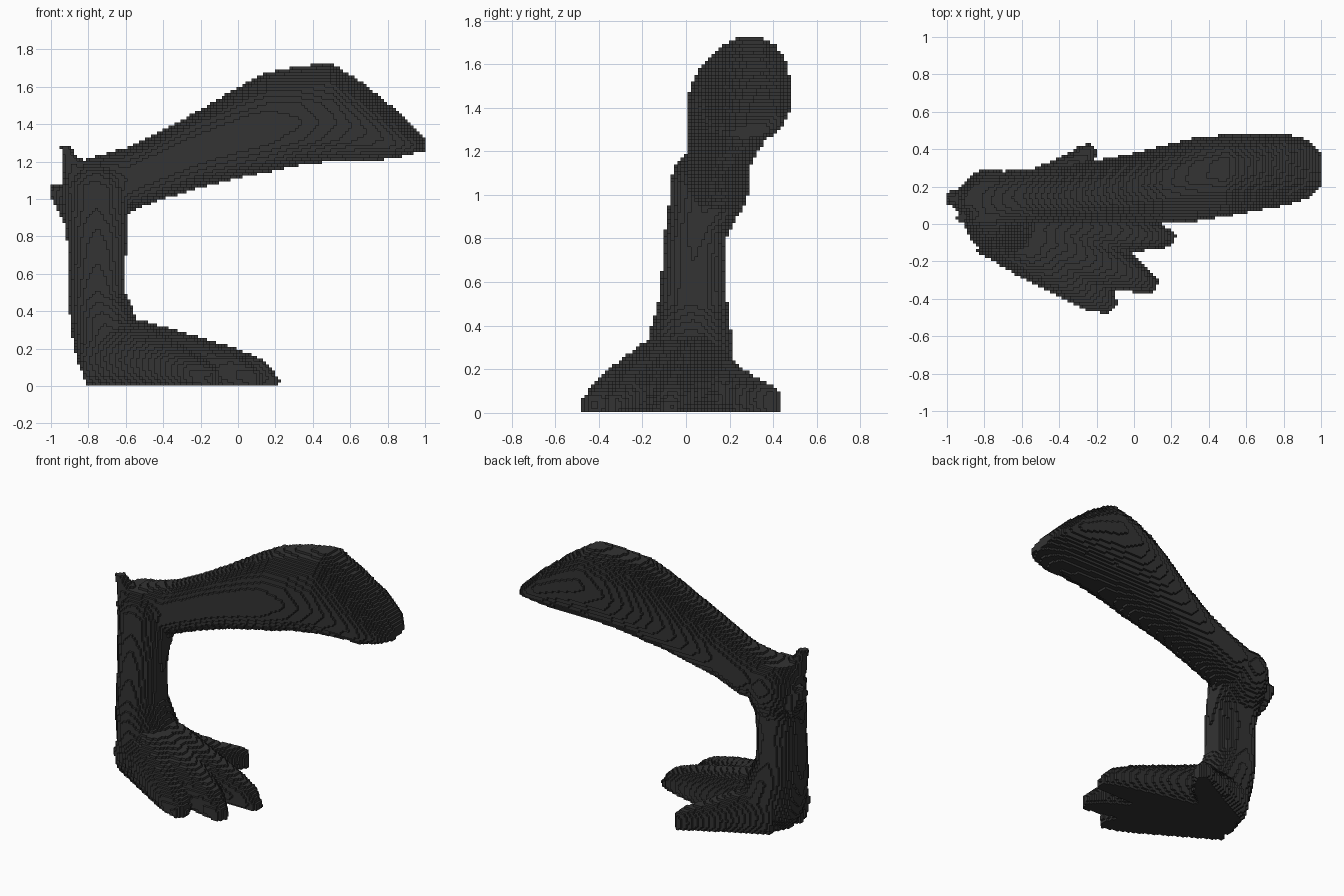
import bpy, bmesh, math
from mathutils import Vector

cube = bpy.data.objects.get("Cube")
if cube:
    bpy.data.objects.remove(cube, do_unlink=True)

SIDES = 16
bm = bmesh.new()


def loft(sections):
    """Closed tube through (centre, half axis u, half axis v) sections."""
    rings = []
    for c, u, v in sections:
        ring = []
        for i in range(SIDES):
            a = 2 * math.pi * i / SIDES
            p = c + u * math.cos(a) + v * math.sin(a)
            p.z = max(p.z, 0.0)          # flat sole
            ring.append(bm.verts.new(p))
        rings.append(ring)
    for r0, r1 in zip(rings, rings[1:]):
        for i in range(SIDES):
            j = (i + 1) % SIDES
            bm.faces.new((r0[i], r0[j], r1[j], r1[i]))
    bm.faces.new(rings[0][::-1])
    bm.faces.new(rings[-1])


def along_x(x, z0, z1, y0, y1, tilt=0.0):
    """Upright section; tilt lifts its back edge and lowers its front edge."""
    return (Vector((x, (y0 + y1) / 2, (z0 + z1) / 2)),
            Vector((0, (y1 - y0) / 2, tilt)), Vector((0, 0, (z1 - z0) / 2)))


def along_z(z, x0, x1, y0, y1):
    return (Vector(((x0 + x1) / 2, (y0 + y1) / 2, z)),
            Vector(((x1 - x0) / 2, 0, 0)), Vector((0, (y1 - y0) / 2, 0)))


def toe(points):
    """Toe from (x, y, half width, top height) points, resting on the ground."""
    start, end = Vector(points[0][:2]), Vector(points[-1][:2])
    d = (end - start).normalized()
    side = Vector((-d.y, d.x, 0))
    loft([(Vector((x, y, top * 0.41)), side * w, Vector((0, 0, top * 0.59)))
          for x, y, w, top in points])


# Thigh: swells toward the hip, then tapers to a blunt end
loft([along_x(*s) for s in [
    (-0.92, 1.00, 1.16, 0.02, 0.19),
    (-0.80, 0.95, 1.22, -0.03, 0.27),
    (-0.58, 0.93, 1.28, 0.00, 0.30),
    (-0.40, 1.00, 1.37, 0.00, 0.30),
    (-0.20, 1.06, 1.48, 0.00, 0.34),
    (0.00, 1.11, 1.60, 0.00, 0.38, 0.02),
    (0.16, 1.14, 1.68, 0.00, 0.42, 0.03),
    (0.32, 1.18, 1.71, 0.01, 0.46, 0.04),
    (0.50, 1.20, 1.73, 0.04, 0.48, 0.05),
    (0.65, 1.21, 1.63, 0.07, 0.48, 0.05),
    (0.82, 1.22, 1.49, 0.10, 0.48, 0.05),
    (0.94, 1.25, 1.38, 0.14, 0.45, 0.03),
    (1.00, 1.26, 1.32, 0.20, 0.39, 0.01)]])

# Shin, from heel up to the bulging knee
loft([along_z(*s) for s in [
    (0.00, -0.79, -0.45, -0.14, 0.13),
    (0.10, -0.85, -0.45, -0.18, 0.18),
    (0.22, -0.88, -0.45, -0.20, 0.21),
    (0.36, -0.90, -0.54, -0.17, 0.21),
    (0.50, -0.91, -0.60, -0.13, 0.19),
    (0.68, -0.91, -0.60, -0.11, 0.18),
    (0.82, -0.92, -0.59, -0.10, 0.19),
    (0.95, -0.94, -0.58, -0.08, 0.27),
    (1.06, -0.95, -0.58, -0.08, 0.30),
    (1.14, -0.93, -0.60, -0.05, 0.28),
    (1.21, -0.90, -0.68, 0.02, 0.22)]])

# Three front toes and one inner back toe
toe([(-0.74, 0.00, 0.18, 0.36), (-0.52, -0.14, 0.17, 0.34),
     (-0.34, -0.28, 0.13, 0.24), (-0.20, -0.38, 0.10, 0.15), (-0.11, -0.45, 0.04, 0.08)])
toe([(-0.72, 0.00, 0.17, 0.36), (-0.50, -0.08, 0.18, 0.34),
     (-0.20, -0.20, 0.14, 0.25), (0.00, -0.28, 0.09, 0.17), (0.12, -0.34, 0.04, 0.08)])
toe([(-0.70, 0.06, 0.16, 0.36), (-0.50, 0.03, 0.16, 0.35),
     (-0.20, -0.02, 0.13, 0.26), (0.00, -0.05, 0.10, 0.20),
     (0.14, -0.07, 0.07, 0.14), (0.22, -0.08, 0.03, 0.04)])
toe([(-0.70, 0.06, 0.15, 0.34), (-0.50, 0.18, 0.12, 0.25),
     (-0.34, 0.29, 0.09, 0.17), (-0.25, 0.37, 0.06, 0.14), (-0.21, 0.41, 0.035, 0.11)])

# Two small knee spurs
loft([along_z(1.08, -0.93, -0.72, -0.03, 0.16), along_z(1.19, -0.945, -0.82, 0.00, 0.11),
      along_z(1.285, -0.95, -0.905, 0.01, 0.06)])
loft([along_x(-1.00, 1.00, 1.075, 0.11, 0.17), along_x(-0.92, 0.84, 1.08, 0.06, 0.20)])

bmesh.ops.recalc_face_normals(bm, faces=bm.faces)
mesh = bpy.data.meshes.new("leg")
bm.to_mesh(mesh)
bm.free()
leg = bpy.data.objects.new("leg", mesh)
bpy.context.collection.objects.link(leg)

# Dark grey skin
skin = bpy.data.materials.new("dark grey")
colour = (0.033, 0.033, 0.033, 1)
skin.diffuse_color = colour
skin.use_nodes = True
skin.node_tree.nodes["Principled BSDF"].inputs["Base Color"].default_value = colour
mesh.materials.append(skin)

# Fuse the overlapping parts, then turn the skin into small flat blocks
fuse = leg.modifiers.new("fuse", 'REMESH')
fuse.mode = 'VOXEL'
fuse.voxel_size = 0.012
blocks = leg.modifiers.new("blocks", 'REMESH')
blocks.mode = 'BLOCKS'
blocks.octree_depth = 7
blocks.scale = 0.99
blocks.use_smooth_shade = False
